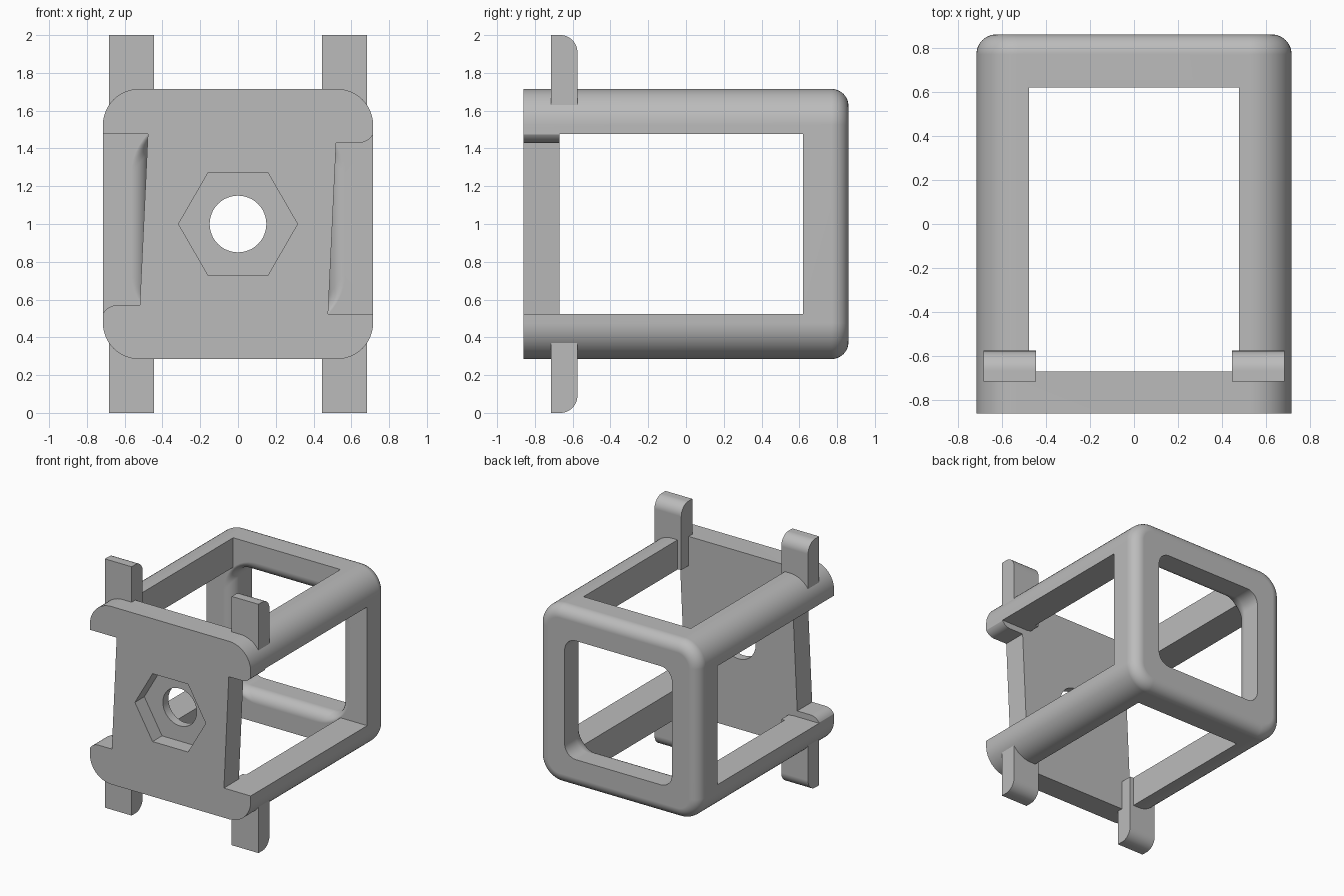
import bpy, bmesh
from math import sin, cos, pi

if "Cube" in bpy.data.objects:
    bpy.data.objects.remove(bpy.data.objects["Cube"], do_unlink=True)

MID = 1.0                      # height of the cage centre
HALF, FRONT, BACK = 0.715, -0.86, 0.86
OPEN, PLATE_IN, BAR_IN = 0.477, -0.67, 0.62
STEPS = 12

grey = bpy.data.materials.new("light_grey")
grey.use_nodes = True
grey.diffuse_color = (0.5, 0.5, 0.5, 1)
grey.node_tree.nodes["Principled BSDF"].inputs["Base Color"].default_value = (0.5, 0.5, 0.5, 1)


def loft(name, rings):
    """Closed solid through rings of equal point count."""
    bm = bmesh.new()
    loops = [[bm.verts.new(p) for p in ring] for ring in rings]
    n = len(loops[0])
    for a, b in zip(loops, loops[1:]):
        for i in range(n):
            bm.faces.new((a[i], a[(i + 1) % n], b[(i + 1) % n], b[i]))
    bm.faces.new(loops[0][::-1])
    bm.faces.new(loops[-1])
    bmesh.ops.recalc_face_normals(bm, faces=bm.faces)
    mesh = bpy.data.meshes.new(name)
    bm.to_mesh(mesh)
    bm.free()
    obj = bpy.data.objects.new(name, mesh)
    bpy.context.collection.objects.link(obj)
    mesh.materials.append(grey)
    return obj


def prism_y(name, pts, y0, y1):
    """Extrude an (x, z) outline, z relative to the centre, along y."""
    return loft(name, [[(x, y, MID + z) for x, z in pts] for y in (y0, y1)])


def rounded_square(h, r, y):
    pts = []
    for q in range(4):
        sx, sz = ((1, 1), (-1, 1), (-1, -1), (1, -1))[q]
        for i in range(STEPS + 1):
            a = pi / 2 * (q + i / STEPS)
            pts.append((sx * (h - r) + r * cos(a), y, MID + sz * (h - r) + r * sin(a)))
    return pts


def polygon(n, r):
    return [(r * cos(2 * pi * i / n), r * sin(2 * pi * i / n)) for i in range(n)]


def rectangle(x, z):
    return [(-x, -z), (x, -z), (x, z), (-x, z)]


def activate(obj):
    bpy.ops.object.select_all(action='DESELECT')
    obj.select_set(True)
    bpy.context.view_layer.objects.active = obj


def cut(target, cutter):
    cutter.hide_render = True
    mod = target.modifiers.new("cut", 'BOOLEAN')
    mod.operation, mod.solver, mod.object = 'DIFFERENCE', 'EXACT', cutter
    activate(target)
    bpy.ops.object.modifier_apply(modifier=mod.name)
    bpy.data.objects.remove(cutter, do_unlink=True)


def finish(obj):
    activate(obj)
    bpy.ops.object.shade_smooth_by_angle(angle=0.5)
    mod = obj.modifiers.new("even_shading", 'WEIGHTED_NORMAL')
    mod.keep_sharp = True


# Cage body: rounded square tube block with softened back edges
soft = 0.09
rings = [rounded_square(HALF, 0.19, FRONT)]
for i in range(STEPS + 1):
    a = pi / 2 * i / STEPS
    inset = soft * (1 - cos(a))
    rings.append(rounded_square(HALF - inset, 0.19 - inset, BACK - soft + soft * sin(a)))
cage = loft("cage_frame", rings)

# Side windows, then top and bottom windows
cut(cage, prism_y("side_cutter", rectangle(1, OPEN), PLATE_IN, BAR_IN))
cut(cage, prism_y("top_cutter", rectangle(OPEN, 1), PLATE_IN, BAR_IN))

# Back window with rounded corners and a filleted inner rim
rings = []
for i in range(STEPS + 1):
    a = pi / 2 * (1 - i / STEPS)
    grow = soft * (1 - cos(a))
    rings.append(rounded_square(OPEN + grow, 0.1 + 2.3 * grow, BAR_IN + soft - soft * sin(a)))
rings.insert(0, [(x, 0.5, z) for x, y, z in rings[0]])
rings.append(rounded_square(OPEN, 0.1, 1))
cut(cage, loft("back_cutter", rings))

# Slanted side notches in the front plate, one the half-turn of the other
notch = [(0.8, -OPEN), (OPEN, -OPEN), (0.52, 0.43)]
for i in range(STEPS + 1):
    a = pi / 2 * i / STEPS
    notch.append((0.64 + 0.085 * sin(a), 0.515 - 0.085 * cos(a)))
notch.append((0.8, 0.515))
for s in (1, -1):
    cut(cage, prism_y("notch_cutter", [(s * x, s * z) for x, z in notch], -1, -0.6))

# Hexagonal nut pocket and round bolt hole
cut(cage, prism_y("nut_cutter", polygon(6, 0.315), -1, FRONT + 0.12))
cut(cage, prism_y("bolt_cutter", polygon(64, 0.15), -1, -0.5))
finish(cage)

# Four pegs, rounded on the outer back edge
r = 0.09
peg = [(-0.575, 0.48), (-0.715, 0.48), (-0.715, 1)]
for i in range(STEPS + 1):
    a = pi / 2 * (1 - i / STEPS)
    peg.append((-0.575 - r + r * cos(a), 1 - r + r * sin(a)))
for sx, side in ((1, "left"), (-1, "right")):
    for sz, level in ((1, "upper"), (-1, "lower")):
        finish(loft(f"{level}_{side}_peg",
                    [[(sx * x, y, MID + sz * z) for y, z in peg] for x in (0.445, 0.683)]))
